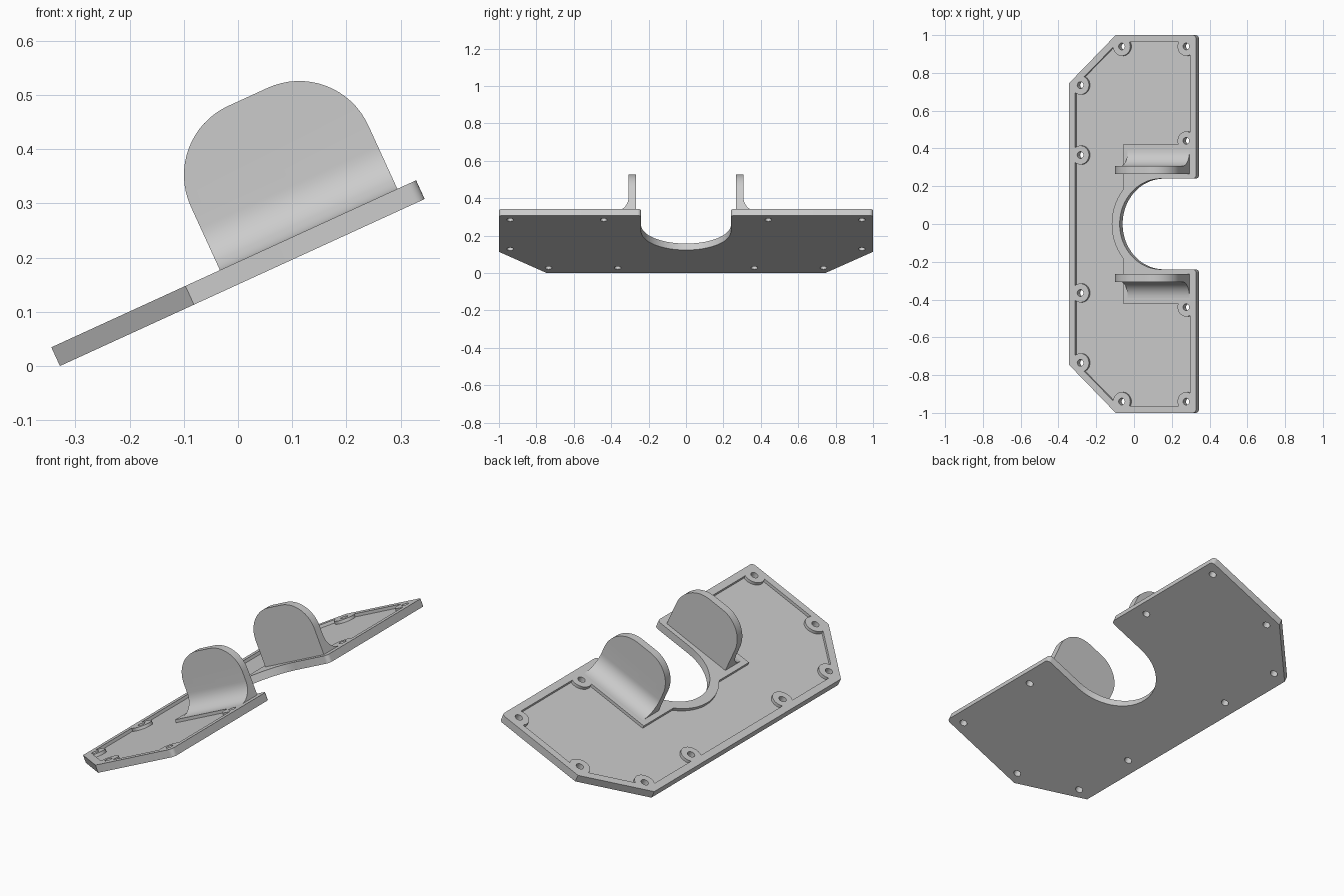
import bpy, bmesh
from math import sin, cos, pi, radians
from mathutils import Matrix, Vector

if "Cube" in bpy.data.objects:
    bpy.data.objects.remove(bpy.data.objects["Cube"])

TILT = radians(24.6)
THICK, FLOOR, RIM = 0.038, 0.023, 0.036      # plate, recess floor, rim width
LENGTH, NOTCH_R, NOTCH_U = 0.74, 0.24, 0.535
HOLES = [(0.682, 0.94), (0.307, 0.94), (0.066, 0.735), (0.066, 0.365), (0.682, 0.44)]

grey = bpy.data.materials.new("light_grey")
grey.use_nodes = True
colour = (0.6, 0.6, 0.6, 1)
grey.diffuse_color = colour
grey.node_tree.nodes["Principled BSDF"].inputs["Base Color"].default_value = colour


def arc(cx, cy, r, start, end, steps):
    """Points on an arc, angles in degrees."""
    angles = [radians(start + (end - start) * i / steps) for i in range(steps + 1)]
    return [(cx + r * cos(a), cy + r * sin(a)) for a in angles]


def prism(name, points, low, high, axis="z"):
    """Extrude a 2D outline along an axis of the untilted plate."""
    place = {"x": lambda a, b, h: (h, a, b),
             "y": lambda a, b, h: (a, h, b),
             "z": lambda a, b, h: (a, b, h)}[axis]
    bm = bmesh.new()
    face = bm.faces.new([bm.verts.new(place(a, b, low)) for a, b in points])
    top = bmesh.ops.extrude_face_region(bm, geom=[face])["geom"]
    bmesh.ops.translate(bm, verts=[g for g in top if isinstance(g, bmesh.types.BMVert)],
                        vec=Vector(place(0, 0, high - low)))
    bmesh.ops.recalc_face_normals(bm, faces=bm.faces)
    mesh = bpy.data.meshes.new(name)
    bm.to_mesh(mesh)
    bm.free()
    mesh.materials.append(grey)
    obj = bpy.data.objects.new(name, mesh)
    bpy.context.collection.objects.link(obj)
    return obj


def combine(obj, other, operation="DIFFERENCE"):
    """Apply a boolean and discard the helper."""
    mod = obj.modifiers.new("cut", "BOOLEAN")
    mod.operation, mod.object, mod.solver = operation, other, "EXACT"
    bpy.context.view_layer.objects.active = obj
    bpy.ops.object.modifier_apply(modifier=mod.name)
    bpy.data.objects.remove(other)


def disc(x, y, r, low, high, steps=32):
    return prism("helper", arc(x, y, r, 0, 360, steps)[:-1], low, high)


def mirrored(half):
    """Close an outline by mirroring its +y half."""
    return half + [(a, -b) for a, b in reversed(half)]


# Plate outline: chamfered back corners, rounded front corners, U-shaped notch
c = 0.02
half = [(0, 0.745), (0.272, 1)]
half += arc(LENGTH - c, 1 - c, c, 90, 0, 6)
half += arc(LENGTH - c, NOTCH_R + c, c, 0, -90, 6)
half += arc(NOTCH_U, 0, NOTCH_R, 90, 176, 23)
plate = prism("base_plate", mirrored(half), 0, THICK)

# Recess: inset outline, leaving screw bosses, notch rim and tab pads standing
bend = RIM * 0.41
inset = [(RIM, 0.745 - bend), (0.272 + bend, 1 - RIM),
         (LENGTH - RIM, 1 - RIM)]
recess = prism("recess_cutter", mirrored(inset), FLOOR, 0.1)
combine(recess, disc(NOTCH_U, 0, 0.286, 0, 0.2, 64))
pad = [(0.315, 0.42), (0.8, 0.42)]
combine(recess, prism("helper", mirrored(pad), 0, 0.2))
screws = [(x, y * s) for x, y in HOLES for s in (1, -1)]
for x, y in screws:
    combine(recess, disc(x, y, 0.05, 0, 0.2))
combine(plate, recess)

# Screw holes
for x, y in screws:
    combine(plate, disc(x, y, 0.018, -0.1, 0.2, 24))

# Upright tabs: rounded outline intersected with a filleted cross-section
u0, u1, top, r = 0.342, 0.702, 0.307, 0.14
outline = [(u0, 0.03), (u1, 0.03)]
outline += arc(u1 - r, top - r, r, 0, 90, 16) + arc(u0 + r, top - r, r, 90, 180, 16)
inner, outer, f = 0.266, 0.307, 0.085
section = [(inner, 0), (inner, 0.4), (outer, 0.4)]
section += arc(outer + f, THICK + f, f, 180, 270, 12) + [(outer + f, 0)]
tabs = []
for name, side in (("left_tab", 1), ("right_tab", -1)):
    tab = prism(name, outline, -0.6, 0.6, "y")
    combine(tab, prism("helper", [(a * side, b) for a, b in section], 0.2, 0.9, "x"),
            "INTERSECT")
    tabs.append(tab)

# Tilt everything and smooth the curved walls
tilt = Matrix.Translation((-0.3285, 0, 0)) @ Matrix.Rotation(-TILT, 4, "Y")
bpy.ops.object.select_all(action="DESELECT")
for obj in [plate] + tabs:
    obj.data.transform(tilt)
    obj.select_set(True)
bpy.context.view_layer.objects.active = plate
bpy.ops.object.shade_smooth_by_angle(angle=radians(30))
